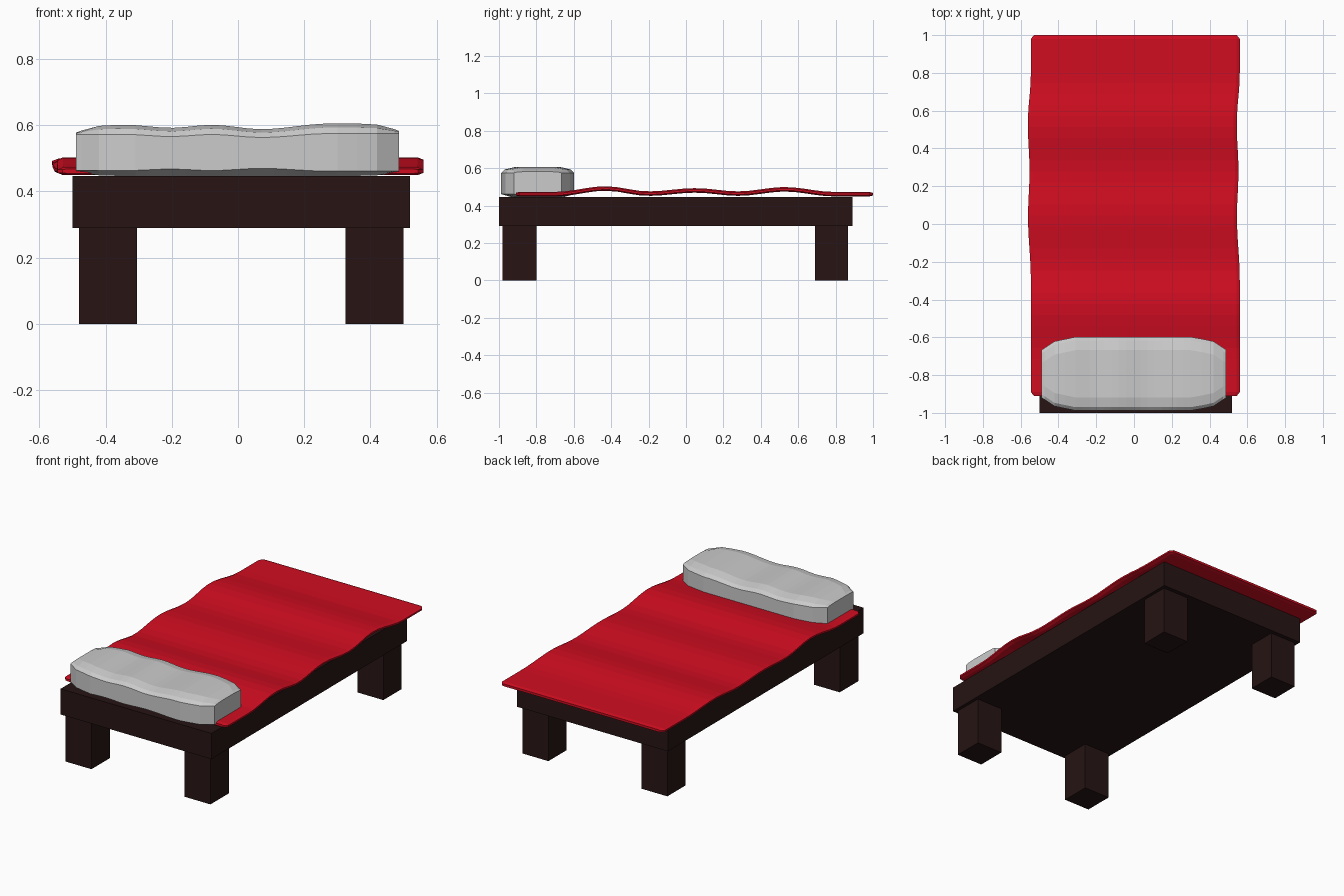
import bpy, math

if "Cube" in bpy.data.objects:
    bpy.data.objects.remove(bpy.data.objects["Cube"])

def material(name, rgb):
    m = bpy.data.materials.new(name)
    m.diffuse_color = (*rgb, 1)
    m.use_nodes = True
    m.node_tree.nodes["Principled BSDF"].inputs["Base Color"].default_value = m.diffuse_color
    return m

wood = material("dark wood", (0.02, 0.007, 0.007))
red = material("red cloth", (0.64, 0.004, 0.015))

def make(name, verts, faces, mat=None):
    me = bpy.data.meshes.new(name)
    me.from_pydata(verts, [], faces)
    ob = bpy.data.objects.new(name, me)
    bpy.context.collection.objects.link(ob)
    if mat:
        me.materials.append(mat)
    # consistent outward normals
    import bmesh
    bm = bmesh.new()
    bm.from_mesh(me)
    bmesh.ops.recalc_face_normals(bm, faces=bm.faces)
    bm.to_mesh(me)
    bm.free()
    return ob

def loft(name, rings, mat=None):
    n = len(rings[0])
    verts = [p for r in rings for p in r]
    faces = [(i * n + j, i * n + (j + 1) % n, (i + 1) * n + (j + 1) % n, (i + 1) * n + j)
             for i in range(len(rings) - 1) for j in range(n)]
    faces += [tuple(range(n)), tuple(range(len(verts) - n, len(verts)))]
    return make(name, verts, faces, mat)

def box(name, x0, x1, y0, y1, z0, z1, mat):
    ring = lambda z: [(x0, y0, z), (x1, y0, z), (x1, y1, z), (x0, y1, z)]
    return loft(name, [ring(z0), ring(z1)], mat)

def ease(keys, t):
    """Cosine interpolation through (t, value) keys."""
    for (a, va), (b, vb) in zip(keys, keys[1:]):
        if t <= b:
            u = max(0, (t - a) / (b - a))
            return va + (vb - va) * (1 - math.cos(math.pi * u)) / 2
    return keys[-1][1]

# bed frame and legs
box("bed_frame", -0.50, 0.52, -1.0, 0.89, 0.29, 0.447, wood)
for ny, y0, y1 in (("front", -0.98, -0.80), ("back", 0.69, 0.865)):
    for nx, x0, x1 in (("left", -0.48, -0.305), ("right", 0.325, 0.50)):
        box(f"{ny}_{nx}_leg", x0, x1, y0, y1, 0, 0.29, wood)

# blanket: chamfered strip rippling along y
height = [(-0.91, 0.461), (-0.70, 0.461), (-0.43, 0.491), (-0.2, 0.464), (0.05, 0.481),
          (0.28, 0.464), (0.53, 0.487), (0.79, 0.461), (1.0, 0.461)]
sway = [(-0.3, 0.0), (0.04, -0.015), (0.28, -0.007), (0.53, -0.016), (0.8, 0.0)]
ys = [-0.91, -0.89] + [-0.89 + 1.87 * i / 32 for i in range(1, 32)] + [0.98, 1.0]
rings = []
for i, y in enumerate(ys):
    end = i in (0, len(ys) - 1)
    z, c = ease(height, y), 0.007 + ease(sway, y)
    w, t = (0.537, 0.007) if end else (0.553, 0.012)
    rings.append([(c + dx, y, z + dz) for dx, dz in (
        (-w, -0.005), (-w, 0.005), (0.018 - w, t), (w - 0.018, t),
        (w, 0.005), (w, -0.005), (w - 0.018, -t), (0.018 - w, -t))])
loft("blanket", rings, red)

# pillow: rounded slab with lumps along x
lumps = [(-0.34, 0.601), (-0.2, 0.592), (-0.08, 0.601), (0.07, 0.588), (0.28, 0.605)]
half = [(0.31, 0.195), (0.42, 0.172), (0.488, 0.127)]
xs = [-0.49, -0.475, -0.42, -0.365] + [-0.31 + 0.61 * i / 16 for i in range(17)] + [0.36, 0.42, 0.472, 0.487]
rings = []
for x in xs:
    a = abs(x)
    w = 0.195
    for (p, wp), (q, wq) in zip(half, half[1:]):
        if a > p:
            w = wp + (wq - wp) * min(1, (a - p) / (q - p))
    drop = max(0, (a - 0.38) / 0.11) ** 2
    bump = ease(lumps, x)
    top = bump - 0.024 * drop
    rim = 0.572 + (bump - 0.601) * 0.7
    rim = min(rim, top - 0.002)
    low = 0.463 + (0.601 - bump) * 0.5
    base = 0.447 + 0.012 * min(1, drop)
    prof = [(w, rim), (w - 0.018, rim + 0.6 * (top - rim)), (w - 0.07, top)]
    under = [(w - 0.05, base), (w, low)]
    pts = [(-d, z) for d, z in under] + [(-d, z) for d, z in prof]
    pts += [(d, z) for d, z in reversed(prof)] + [(d, z) for d, z in reversed(under)]
    cy = -0.793
    rings.append([(x, cy + d, z) for d, z in pts])
loft("pillow", rings)
